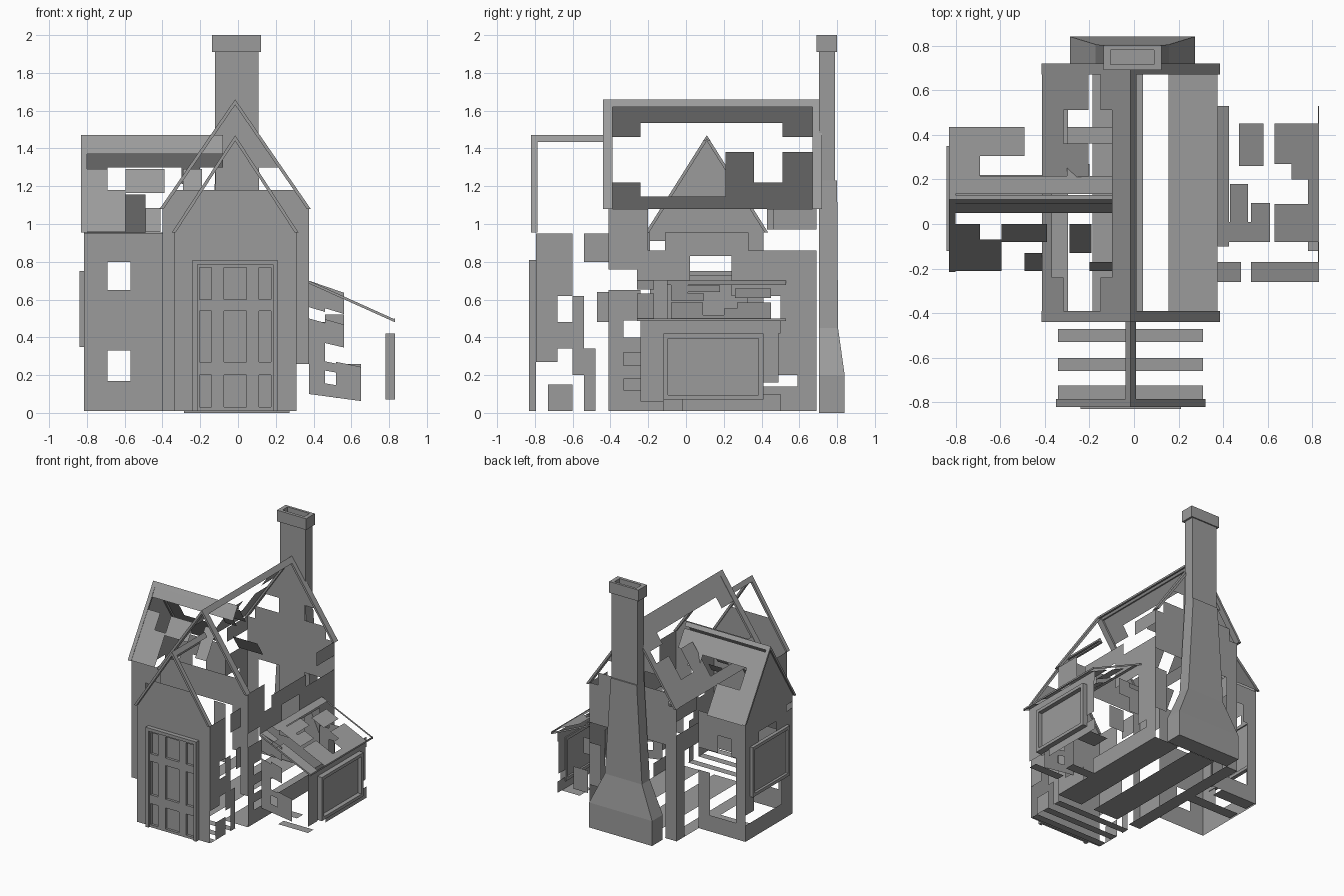
import bpy

# dark grey finish shared by every part
GREY = bpy.data.materials.new("dark_grey")
GREY.diffuse_color = (0.33, 0.33, 0.33, 1)


def mesh(name, verts, faces):
    me = bpy.data.meshes.new(name)
    me.from_pydata([tuple(v) for v in verts], [], faces)
    me.materials.append(GREY)
    ob = bpy.data.objects.new(name, me)
    bpy.context.collection.objects.link(ob)
    return ob


def patches(name, place, rects):
    """Flat rectangles (a0, a1, b0, b1) laid on a surface given by place(a, b)."""
    v, f = [], []
    for a0, a1, b0, b1 in rects:
        n = len(v)
        v += [place(a0, b0), place(a1, b0), place(a1, b1), place(a0, b1)]
        f.append((n, n + 1, n + 2, n + 3))
    return mesh(name, v, f)


def prism(name, profile, lo, hi, axis):
    """Extrude a profile in (side, z) along x or y."""
    def p(s, z, t):
        return (t, s, z) if axis == 'x' else (s, t, z)
    n = len(profile)
    v = [p(s, z, lo) for s, z in profile] + [p(s, z, hi) for s, z in profile]
    f = [tuple(range(n))[::-1], tuple(range(n, 2 * n))]
    f += [(i, (i + 1) % n, n + (i + 1) % n, n + i) for i in range(n)]
    return mesh(name, v, f)


def box(name, x0, x1, y0, y1, z0, z1):
    return prism(name, [(x0, z0), (x1, z0), (x1, z1), (x0, z1)], y0, y1, 'y')


def rake(name, c, half, zb, zt, lo, hi, axis, t=0.03):
    """Thin inverted-V board pair under a gable."""
    w = t * half / (zt - zb)
    prism(name, [(c, zt), (c + half, zb), (c + half - w, zb), (c, zt - t),
                 (c - half + w, zb), (c - half, zb)], lo, hi, axis)


def window(name, x0, x1, y0, y1, z0, z1, xp, t=0.025):
    """Framed pane facing sideways."""
    box(name + "_bottom", x0, x1, y0, y1, z0, z0 + t)
    box(name + "_top", x0, x1, y0, y1, z1 - t, z1)
    box(name + "_side_a", x0, x1, y0, y0 + t, z0 + t, z1 - t)
    box(name + "_side_b", x0, x1, y1 - t, y1, z0 + t, z1 - t)
    patches(name + "_pane", lambda y, z: (xp, y, z), [(y0 + t, y1 - t, z0 + t, z1 - t)])


# main house: gable boards, ridge and surviving roof on the left slope
CX = -0.015
rake("front_gable_boards", CX, 0.40, 1.08, 1.66, -0.44, -0.39, 'y')
rake("back_gable_boards", CX, 0.40, 1.08, 1.66, 0.67, 0.72, 'y')
rake("main_ridge", CX, 0.027, 1.62, 1.66, -0.44, 0.72, 'y', 0.02)
patches("main_roof_left", lambda y, z: (CX - 0.40 * (1.655 - z) / 0.58, y, z), [
    (-0.39, 0.67, 1.535, 1.62), (-0.39, -0.24, 1.46, 1.535), (0.51, 0.67, 1.46, 1.535),
    (-0.39, -0.24, 1.08, 1.22), (-0.24, 0.21, 1.08, 1.145), (0.21, 0.36, 1.08, 1.38),
    (0.36, 0.51, 1.08, 1.22), (0.51, 0.67, 1.08, 1.38)])

# main walls
patches("main_front_wall", lambda x, z: (x, -0.41, z), [
    (-0.40, 0.375, 0.955, 1.08), (-0.33, 0.30, 1.08, 1.18),
    (0.31, 0.375, 0.26, 0.955), (-0.40, -0.34, 0.01, 0.955), (0.24, 0.31, 0.6, 0.955)])
mesh("main_front_shoulders", [(-0.40, -0.41, 1.08), (-0.33, -0.41, 1.08), (-0.33, -0.41, 1.18),
     (0.375, -0.41, 1.08), (0.30, -0.41, 1.08), (0.30, -0.41, 1.18)], [(0, 1, 2), (3, 4, 5)])
mesh("back_gable", [(-0.26, 0.69, 1.30), (0.23, 0.69, 1.30), (CX, 0.69, 1.65)], [(0, 1, 2)])
patches("main_back_wall", lambda x, z: (x, 0.69, z), [
    (-0.40, 0.375, 0.76, 1.08), (-0.33, 0.30, 1.08, 1.18), (-0.12, 0.11, 1.18, 1.30),
    (-0.40, -0.30, 0.01, 0.76), (0.27, 0.375, 0.26, 0.6), (-0.12, 0.11, 0.2, 0.76)])
patches("main_right_wall", lambda y, z: (0.375, y, z), [
    (0.46, 0.69, 0.97, 1.08), (-0.41, -0.20, 0.86, 1.08),
    (-0.11, 0.33, 0.86, 0.955), (-0.41, 0.02, 0.76, 0.86),
    (0.24, 0.69, 0.76, 0.86), (0.02, 0.24, 0.83, 0.86), (-0.26, 0.02, 0.70, 0.76),
    (0.24, 0.69, 0.62, 0.76), (-0.41, -0.24, 0.49, 0.65), (0.50, 0.69, 0.48, 0.62),
    (-0.41, -0.33, 0.01, 0.49), (-0.33, -0.24, 0.32, 0.40), (-0.33, -0.24, 0.18, 0.25),
    (-0.33, -0.12, 0.01, 0.12), (0.59, 0.69, 0.01, 0.48), (-0.02, 0.59, 0.01, 0.14),
    (0.49, 0.59, 0.20, 0.48)])
patches("main_left_wall", lambda y, z: (-0.40, y, z), [
    (-0.41, -0.20, 0.955, 1.08), (0.43, 0.69, 0.97, 1.08), (-0.41, -0.19, 0.76, 0.955),
    (0.41, 0.69, 0.7, 0.86), (-0.41, -0.19, 0.01, 0.35), (0.59, 0.69, 0.01, 0.7)])
patches("main_floor", lambda x, y: (x, y, 0.01), [
    (-0.40, -0.295, -0.41, 0.69), (-0.185, 0.04, -0.41, 0.69), (0.155, 0.375, -0.41, 0.69)])

# front porch
rake("porch_gable_boards", CX, 0.335, 0.955, 1.47, -0.82, -0.785, 'y')
rake("porch_ridge", CX, 0.023, 1.435, 1.47, -0.82, -0.40, 'y', 0.025)
mesh("porch_front_wall", [(-0.34, -0.795, 0.01), (0.31, -0.795, 0.01), (0.31, -0.795, 0.955),
     (0.17, -0.795, 1.18), (-0.20, -0.795, 1.18), (-0.34, -0.795, 0.955)], [tuple(range(6))])
for side, px in (("left", -0.34), ("right", 0.31)):
    patches("porch_wall_" + side, lambda y, z: (px, y, z), [
        (-0.795, -0.60, 0.62, 0.95), (-0.54, -0.41, 0.80, 0.95), (-0.795, -0.68, 0.27, 0.62),
        (-0.68, -0.54, 0.34, 0.48), (-0.60, -0.54, 0.48, 0.62), (-0.60, -0.48, 0.20, 0.34),
        (-0.73, -0.60, 0.01, 0.15), (-0.54, -0.48, 0.01, 0.20), (-0.47, -0.41, 0.48, 0.64)])
patches("porch_floor", lambda x, y: (x, y, 0.01), [
    (-0.34, 0.31, y, y + 0.06) for y in (-0.785, -0.66, -0.53)])

# door with frame, rails and stiles around nine recessed panels
box("door_frame_left", -0.24, -0.215, -0.83, -0.795, 0.01, 0.81)
box("door_frame_right", 0.185, 0.21, -0.83, -0.795, 0.01, 0.81)
box("door_frame_top", -0.215, 0.185, -0.83, -0.795, 0.785, 0.81)
for i, (a, b) in enumerate([(-0.215, -0.205), (-0.14, -0.075), (0.045, 0.11), (0.175, 0.185)]):
    box("door_stile_%d" % i, a, b, -0.815, -0.795, 0.01, 0.785)
for i, (a, b) in enumerate([(0.01, 0.03), (0.20, 0.27), (0.54, 0.60), (0.77, 0.785)]):
    for x0, x1 in ((-0.205, -0.14), (-0.075, 0.045), (0.11, 0.175)):
        box("door_rail_%d" % i, x0, x1, -0.815, -0.795, a, b)

# left wing
CY = 0.11
rake("wing_gable_boards", CY, 0.325, 0.955, 1.47, -0.83, -0.80, 'x')
rake("wing_ridge", CY, 0.02, 1.44, 1.47, -0.83, -0.08, 'x', 0.02)
slope = 0.515 / 0.325
patches("wing_roof_front", lambda x, y: (x, y, 1.465 - slope * (CY - y)), [
    (-0.80, -0.08, 0.05, 0.11), (-0.80, -0.69, -0.21, 0.0), (-0.69, -0.595, -0.21, -0.07),
    (-0.595, -0.39, -0.08, 0.0), (-0.29, -0.19, -0.13, 0.0), (-0.49, -0.41, -0.21, -0.13),
    (-0.20, -0.08, -0.21, -0.17)])
patches("wing_roof_back", lambda x, y: (x, y, 1.465 - slope * (y - CY)), [
    (-0.80, -0.08, 0.135, 0.215), (-0.80, -0.69, 0.215, 0.305), (-0.80, -0.49, 0.305, 0.435),
    (-0.30, -0.08, 0.36, 0.435), (-0.30, -0.20, 0.215, 0.27)])
mesh("wing_gable", [(-0.815, -0.20, 0.955), (-0.815, 0.42, 0.955), (-0.815, CY, 1.455)], [(0, 1, 2)])
patches("wing_front_wall", lambda x, z: (x, -0.19, z), [
    (-0.815, -0.69, 0.01, 0.95), (-0.57, -0.40, 0.01, 0.95), (-0.69, -0.57, 0.80, 0.95),
    (-0.69, -0.57, 0.33, 0.48), (-0.69, -0.57, 0.48, 0.65), (-0.69, -0.57, 0.01, 0.17)])
patches("wing_back_wall", lambda x, z: (x, 0.41, z), [
    (-0.815, -0.69, 0.66, 0.955), (-0.57, -0.40, 0.66, 0.955), (-0.69, -0.57, 0.80, 0.955),
    (-0.815, -0.73, 0.01, 0.66), (-0.73, -0.40, 0.01, 0.14), (-0.50, -0.40, 0.14, 0.48)])
patches("wing_left_wall", lambda y, z: (-0.815, y, z), [
    (-0.11, 0.41, 0.83, 0.955), (-0.19, -0.11, 0.91, 0.955), (-0.19, 0.02, 0.75, 0.86),
    (0.24, 0.41, 0.75, 0.83), (-0.19, -0.12, 0.35, 0.75), (0.35, 0.41, 0.35, 0.75),
    (-0.19, 0.41, 0.01, 0.14), (-0.19, -0.05, 0.14, 0.35), (0.30, 0.41, 0.22, 0.35)])
window("wing_window", -0.84, -0.81, -0.12, 0.35, 0.35, 0.75, -0.82)
patches("wing_floor", lambda x, y: (x, y, 0.01), [
    (-0.80, -0.40, 0.13, 0.22), (-0.80, -0.49, 0.31, 0.41)])

# right lean-to
patches("lean_to_roof", lambda x, y: (x, y, 0.70 - 0.45 * (x - 0.375)), [
    (0.375, 0.425, -0.10, 0.53), (0.47, 0.58, 0.26, 0.45), (0.63, 0.83, 0.27, 0.45),
    (0.78, 0.83, 0.09, 0.27), (0.705, 0.78, 0.20, 0.27), (0.63, 0.83, -0.08, 0.09),
    (0.525, 0.61, -0.08, 0.095), (0.43, 0.51, 0.01, 0.18), (0.425, 0.525, -0.08, 0.01),
    (0.525, 0.83, -0.26, -0.17), (0.375, 0.48, -0.26, -0.17)])
box("lean_to_eave", 0.825, 0.83, -0.26, 0.53, 0.487, 0.50)
for name, y in (("front", -0.26), ("back", 0.53)):
    patches("lean_to_rake_" + name, lambda x, d: (x, y, 0.70 - 0.45 * (x - 0.375) - d),
            [(0.375, 0.83, 0.0, 0.015)])
patches("lean_to_front_wall", lambda x, z: (x, -0.24, z - (0.1 + 0.35 * z) * (x - 0.375)), [
    (0.375, 0.46, 0.10, 0.29), (0.46, 0.52, 0.24, 0.29), (0.46, 0.52, 0.10, 0.17),
    (0.52, 0.65, 0.10, 0.30), (0.375, 0.46, 0.29, 0.50), (0.46, 0.56, 0.39, 0.52),
    (0.375, 0.46, 0.56, 0.70), (0.46, 0.56, 0.58, 0.70)])
patches("lean_to_back_wall", lambda x, z: (x, 0.50, z), [
    (0.375, 0.46, 0.28, 0.48), (0.46, 0.56, 0.39, 0.52), (0.52, 0.65, 0.08, 0.26)])
patches("lean_to_side_wall", lambda y, z: (0.79, y, z), [
    (-0.24, -0.12, 0.06, 0.50), (0.41, 0.50, 0.01, 0.10), (-0.02, 0.41, 0.01, 0.09),
    (-0.12, 0.50, 0.42, 0.50), (0.41, 0.49, 0.16, 0.42)])
window("lean_to_window", 0.78, 0.83, -0.12, 0.41, 0.07, 0.42, 0.795)
patches("lean_to_floor", lambda x, y: (x, y, 0.01), [
    (0.375, 0.58, -0.08, 0.0), (0.63, 0.79, 0.30, 0.45), (0.525, 0.79, -0.24, -0.17)])

# chimney stack lofted through rectangular rings, with a hollow cap
rings = [(0.28, 0.84, 0.0), (0.28, 0.84, 0.20), (0.165, 0.805, 0.45), (0.115, 0.80, 1.23),
         (0.115, 0.79, 1.23), (0.115, 0.79, 1.91), (0.13, 0.80, 1.91), (0.13, 0.80, 2.0)]
v, f = [], []
for i, (h, yb, z) in enumerate(rings):
    yf = 0.69 if i > 5 else 0.705
    v += [(-0.007 - h, yf, z), (-0.007 + h, yf, z), (-0.007 + h, yb, z), (-0.007 - h, yb, z)]
for z in (2.0, 1.93):
    v += [(-0.105, 0.715, z), (0.09, 0.715, z), (0.09, 0.78, z), (-0.105, 0.78, z)]
levels = len(v) // 4
for i in range(levels - 1):
    f += [(4 * i + k, 4 * i + (k + 1) % 4, 4 * i + 4 + (k + 1) % 4, 4 * i + 4 + k) for k in range(4)]
f += [(3, 2, 1, 0), tuple(range(4 * levels - 4, 4 * levels))]
mesh("chimney", v, f)
